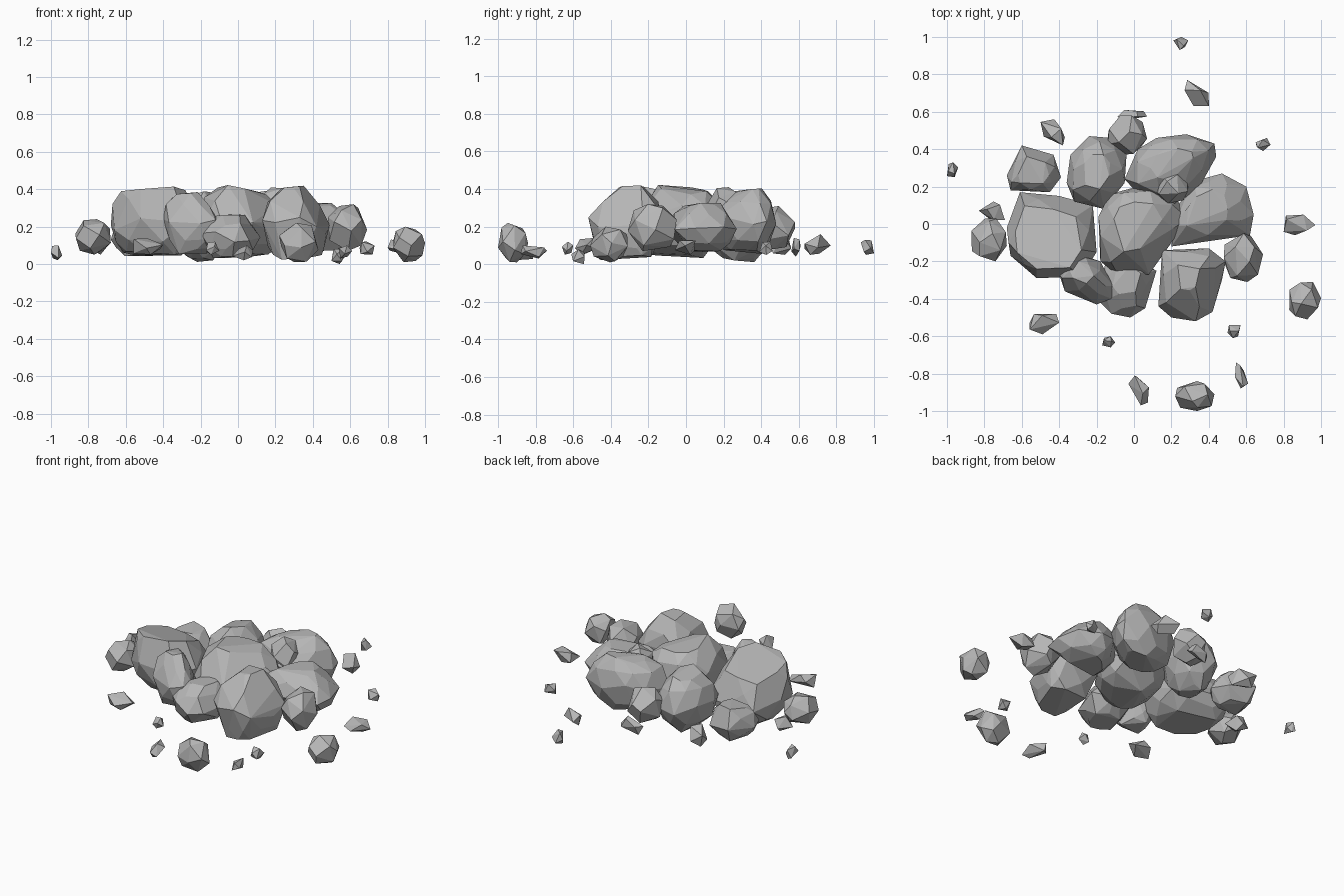
import bpy
import bmesh
import math
import random
from mathutils import Vector

cube = bpy.data.objects.get("Cube")
if cube:
    bpy.data.objects.remove(cube, do_unlink=True)

# Single grey stone material
stone = bpy.data.materials.new("stone_grey")
stone.use_nodes = True
grey = (0.47, 0.47, 0.47, 1)
stone.diffuse_color = grey
stone.node_tree.nodes["Principled BSDF"].inputs["Base Color"].default_value = grey


def add_hull(name, points, low=None, high=None):
    """Faceted convex rock around the points, fitted to bounds if given."""
    bm = bmesh.new()
    for p in points:
        bm.verts.new(p)
    hull = bmesh.ops.convex_hull(bm, input=bm.verts[:])
    loose = [v for v in hull["geom_interior"] if isinstance(v, bmesh.types.BMVert)]
    bmesh.ops.delete(bm, geom=loose, context="VERTS")
    if low:
        for axis in range(3):
            values = [v.co[axis] for v in bm.verts]
            start, span = min(values), max(values) - min(values)
            for v in bm.verts:
                t = (v.co[axis] - start) / span
                v.co[axis] = low[axis] + t * (high[axis] - low[axis])

    # Merge nearly flat neighbours into larger facets
    bmesh.ops.dissolve_limit(bm, angle_limit=math.radians(9),
                             verts=bm.verts[:], edges=bm.edges[:])
    bmesh.ops.recalc_face_normals(bm, faces=bm.faces[:])
    mesh = bpy.data.meshes.new(name)
    bm.to_mesh(mesh)
    bm.free()
    mesh.materials.append(stone)
    rock = bpy.data.objects.new(name, mesh)
    bpy.context.collection.objects.link(rock)


def make_boulder(name, outline, z0, z1, bottom, top, shift=(0, 0), slope=(0, 0)):
    """Boulder from its plan outline, narrowing to the base and a shifted, sloped top."""
    rng = random.Random(name)
    corners = [Vector(p) for p in outline]
    middles = [(a + b) * 0.5 for a, b in zip(corners, corners[1:] + corners[:1])]
    centre = sum(corners, Vector((0, 0))) / len(corners)
    rings = [(0, bottom, corners), (0.18, 0.75 + 0.25 * bottom, middles),
             (0.48, 1, corners), (0.8, 0.75 + 0.25 * top, middles), (1, top, corners)]
    points = []
    for t, scale, ring in rings:
        drift = Vector(shift) * max(0, 2 * t - 1)
        for corner in ring:
            wobble = 1 if scale == 1 else rng.uniform(0.9, 1.04)
            p = centre + (corner - centre) * scale * wobble + drift
            height = t + rng.uniform(0, 0.1) * (1 - 2 * t)
            if scale == 1:
                height += rng.uniform(-0.12, 0.12)
            roof = z1 + Vector(slope).dot(p - centre)
            points.append((p.x, p.y, z0 + height * (roof - z0)))
    add_hull(name, points)


def make_stone(name, bounds, count, seed, blockiness, skew=0):
    """Small stone from jittered, evenly spread directions."""
    rng = random.Random(seed)
    golden = math.pi * (3 - math.sqrt(5))
    points = []
    for i in range(count):
        z = 1 - 2 * (i + 0.5) / count
        r = math.sqrt(1 - z * z)
        d = Vector((r * math.cos(golden * i + seed), r * math.sin(golden * i + seed), z))
        d += Vector([rng.uniform(-1, 1) for _ in range(3)]) * 0.8 / math.sqrt(count)
        d.normalize()
        d /= sum(abs(c) ** blockiness for c in d) ** (1 / blockiness)
        d.x += skew * d.y
        points.append(d)
    add_hull(name, points, bounds[0::2], bounds[1::2])


# Boulders: outline, base and top height, base and top size, top shift and slope
make_boulder("left_boulder",
             [(-.61, .17), (-.4, .15), (-.22, .1), (-.2, -.15), (-.28, -.28),
              (-.52, -.29), (-.66, -.17), (-.68, -.02)],
             .04, .38, .68, .76, (-.02, -.01), (-.03, -.32))
make_boulder("centre_boulder",
             [(-.19, .04), (-.13, .16), (.02, .2), (.2, .18), (.29, .03),
              (.2, -.1), (.08, -.27), (-.08, -.28), (-.18, -.2)],
             .03, .415, .55, .55, (-.02, .02), (-.15, 0))
make_boulder("back_right_boulder",
             [(-.05, .24), (.02, .4), (.12, .46), (.28, .48), (.43, .43),
              (.44, .36), (.34, .18), (.2, .1), (.04, .14)],
             .05, .41, .55, .48, (0, .02))
make_boulder("back_left_boulder",
             [(-.36, .22), (-.34, .37), (-.24, .47), (-.12, .46), (-.04, .37),
              (-.05, .22), (-.16, .08), (-.32, .12)],
             .01, .39, .45, .48)
make_boulder("right_boulder",
             [(.2, -.12), (.22, .08), (.3, .19), (.36, .24), (.47, .27),
              (.6, .2), (.64, .05), (.62, -.06)],
             .06, .33, .5, .5, (-.03, 0))
make_boulder("front_right_boulder",
             [(.13, -.44), (.2, -.5), (.33, -.52), (.42, -.47), (.47, -.3),
              (.49, -.2), (.4, -.13), (.15, -.14)],
             .01, .42, .72, .38, (-.03, .05))
make_boulder("front_left_boulder",
             [(-.4, -.27), (-.37, -.36), (-.2, -.43), (-.12, -.4), (-.11, -.33),
              (-.18, -.2), (-.3, -.16)],
             .05, .39, .6, .45, (-.03, .04))
make_boulder("front_centre_boulder",
             [(-.2, -.4), (-.12, -.48), (-.02, -.5), (.06, -.45), (.12, -.25),
              (0, -.18), (-.15, -.2)],
             .03, .27, .6, .5, (0, .04))
make_boulder("back_left_stone",
             [(-.68, .26), (-.6, .42), (-.43, .37), (-.39, .25), (-.45, .17), (-.66, .18)],
             .04, .26, .6, .6)

# Middle-sized stones around the pile: bounds as x, x, y, y, z, z
stones = {
    "right_stone": (.48, .69, -.31, -.05, .07, .32),
    "left_stone": (-.87, -.68, -.2, .03, .05, .24),
    "back_stone": (-.14, .07, .37, .58, .08, .31),
    "inner_stone": (.11, .29, .11, .29, .18, .41),
    "loose_front_stone": (.22, .43, -1, -.84, .01, .22),
    "loose_right_stone": (.83, 1, -.51, -.31, .01, .2),
}
for i, (name, bounds) in enumerate(stones.items()):
    make_stone(name, bounds, 16, i + 50, 2.3)

# Scattered pebbles: bounds and skew
pebbles = {
    "left_pebble": (-.83, -.69, .02, .12, .05, .16, -.3),
    "far_left_pebble": (-1, -.94, .25, .33, .02, .1, 0),
    "back_left_pebble": (-.5, -.37, .42, .56, .05, .17, -.5),
    "back_pebble": (-.09, .07, .56, .61, .04, .14, 0),
    "far_back_pebble": (.21, .29, .93, 1, .05, .13, .2),
    "back_right_pebble": (.27, .4, .63, .77, .05, .16, -.4),
    "right_back_pebble": (.65, .73, .39, .46, .05, .12, .2),
    "right_pebble": (.8, .97, -.06, .05, .05, .13, 0),
    "right_front_pebble": (.5, .57, -.61, -.54, 0, .08, 0),
    "front_right_pebble": (.54, .61, -.88, -.74, .03, .1, -.6),
    "front_pebble": (-.03, .08, -.97, -.81, .02, .1, -.4),
    "near_front_pebble": (-.17, -.1, -.66, -.6, .05, .12, 0),
    "front_left_pebble": (-.56, -.4, -.59, -.48, .05, .14, .3),
}
for i, (name, values) in enumerate(pebbles.items()):
    make_stone(name, values[:6], 8, i + 90, 2, values[6])
